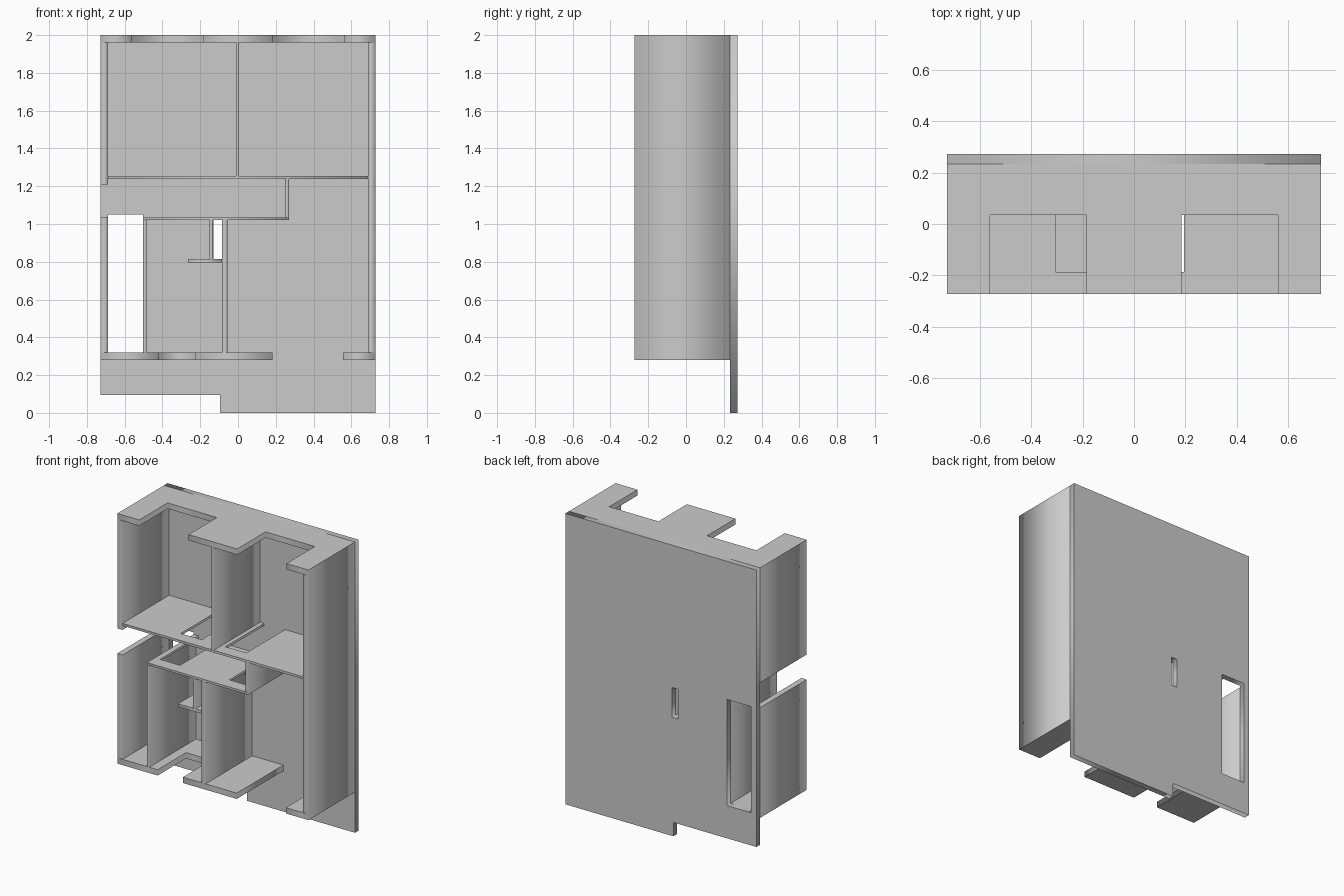
import bpy, math

if "Cube" in bpy.data.objects:
    bpy.data.objects.remove(bpy.data.objects["Cube"])

W, D = 0.727, 0.273        # half width, half depth
FLOOR = 0.233              # inner face of the floor plate (y)
SILL, HEAD = 0.035, -0.187 # window sill and door head (y)
T = 0.04                   # outer wall thickness


def panel(name, loops, lo, hi, upright=False):
    """Extrude a flat outline (first loop) with holes (other loops).
    Flat: outline in xy, lo..hi along z. Upright: outline in xz, lo..hi along y."""
    cu = bpy.data.curves.new(name, 'CURVE')
    cu.dimensions = '2D'
    cu.fill_mode = 'BOTH'
    cu.extrude = (hi - lo) / 2
    for pts in loops:
        s = cu.splines.new('POLY')
        s.points.add(len(pts) - 1)
        for p, (a, b) in zip(s.points, pts):
            p.co = (a, b, 0, 1)
        s.use_cyclic_u = True
    tmp = bpy.data.objects.new(name + "_outline", cu)
    bpy.context.collection.objects.link(tmp)
    bpy.context.view_layer.update()
    dg = bpy.context.evaluated_depsgraph_get()
    me = bpy.data.meshes.new_from_object(tmp.evaluated_get(dg))
    bpy.data.objects.remove(tmp)
    ob = bpy.data.objects.new(name, me)
    bpy.context.collection.objects.link(ob)
    mid = (lo + hi) / 2
    if upright:
        ob.rotation_euler.x = math.pi / 2
        ob.location.y = mid
    else:
        ob.location.z = mid
    return ob


def rect(a0, a1, b0, b1):
    return [(a0, b0), (a1, b0), (a1, b1), (a0, b1)]


def wall(name, x0, x1, z0, z1, windows=(), doors=()):
    """Wall standing on the plate; windows notch its front edge, doors its rear edge."""
    pts = [(x0, -D)]
    for a, b in windows:
        pts += [(a, -D), (a, SILL), (b, SILL), (b, -D)]
    pts += [(x1, -D), (x1, FLOOR)]
    for a, b in reversed(doors):
        pts += [(b, FLOOR), (b, HEAD), (a, HEAD), (a, FLOOR)]
    pts.append((x0, FLOOR))
    return panel(name, [pts], z0, z1)


# Floor plate with stepped lower edge, stair opening and shaft opening
outline = [(-W, 0.095), (-0.095, 0.095), (-0.095, 0), (W, 0), (W, 2), (-W, 2)]
panel("floor_plate", [outline, rect(-0.687, -0.502, 0.32, 1.05),
                      rect(-0.13, -0.085, 0.815, 1.02)], FLOOR, D, upright=True)

# Outer walls
wall("outer_wall_top", -W, W, 2 - T, 2, windows=[(-0.56, -0.185), (0.185, 0.56)])
wall("outer_wall_right", W - T, W, 0.32, 2 - T)
wall("outer_wall_left_upper", -W, -W + T, 1.21, 2 - T)
wall("outer_wall_left_lower", -W, -W + T, 0.32, 1.038)
wall("outer_wall_bottom", -W, 0.182, 0.28, 0.32, windows=[(-0.42, -0.228)])
wall("outer_wall_bottom_stub", 0.555, W, 0.28, 0.32)

# Upper rooms
wall("upper_room_wall", -W + T, W - T, 1.239, 1.255,
     doors=[(-0.305, -0.145), (0.035, 0.195)])
wall("upper_room_divider", -0.01, 0.006, 1.255, 2 - T)

# Corridor
wall("corridor_wall", -0.502, 0.27, 1.02, 1.035,
     doors=[(-0.463, -0.31), (0.065, 0.225)])
wall("corridor_end_wall", 0.25, 0.27, 1.035, 1.239)

# Lower rooms
wall("stair_wall", -0.502, -0.484, 0.32, 1.02)
wall("lower_room_divider", -0.085, -0.055, 0.32, 1.02)
wall("shaft_side_wall", -0.152, -0.132, 0.815, 1.02)
wall("shaft_front_wall", -0.265, -0.085, 0.795, 0.815)
